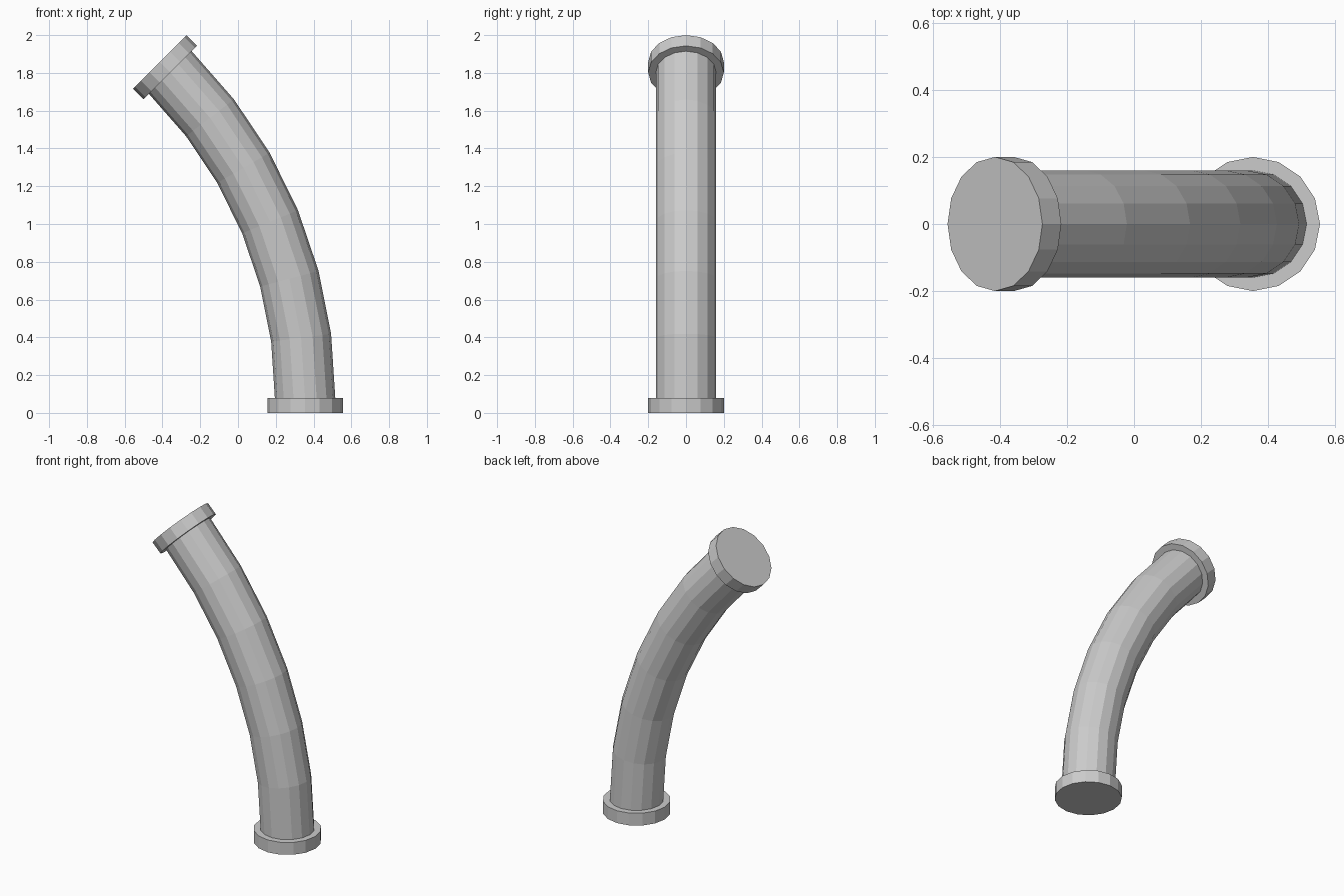
import bpy, bmesh
from math import sin, cos, pi, radians
from mathutils import Vector

if "Cube" in bpy.data.objects:
    bpy.data.objects.remove(bpy.data.objects["Cube"])

SIDES = 16
BASE_X, THICK = 0.355, 0.08        # base flange centre and flange thickness
BEND_R, BEND, STEPS = 2.435, radians(45), 6


def arc_frame(a):
    """Centre, in-plane radial and axial directions at bend angle a."""
    centre = Vector((BASE_X - BEND_R + BEND_R * cos(a), 0, THICK + BEND_R * sin(a)))
    return centre, Vector((cos(a), 0, sin(a))), Vector((-sin(a), 0, cos(a)))


def loft(name, frames, radius):
    """Capped tube through (centre, radial) frames."""
    bm = bmesh.new()
    rings = []
    for centre, radial in frames:
        rings.append([bm.verts.new(centre + radius * (radial * cos(2 * pi * i / SIDES)
                                   + Vector((0, sin(2 * pi * i / SIDES), 0))))
                      for i in range(SIDES)])
    for lo, hi in zip(rings, rings[1:]):
        for i in range(SIDES):
            j = (i + 1) % SIDES
            bm.faces.new((lo[i], lo[j], hi[j], hi[i]))
    bm.faces.new(rings[0][::-1])
    bm.faces.new(rings[-1])
    bmesh.ops.recalc_face_normals(bm, faces=bm.faces)
    mesh = bpy.data.meshes.new(name)
    bm.to_mesh(mesh)
    bm.free()
    obj = bpy.data.objects.new(name, mesh)
    bpy.context.collection.objects.link(obj)


# Curved pipe
loft("pipe", [arc_frame(BEND * i / STEPS)[:2] for i in range(STEPS + 1)], 0.16)

# End flanges
c, r, axis = arc_frame(0)
loft("base_flange", [(c - axis * THICK, r), (c, r)], 0.2)
c, r, axis = arc_frame(BEND)
loft("top_flange", [(c, r), (c + axis * THICK, r)], 0.2)
